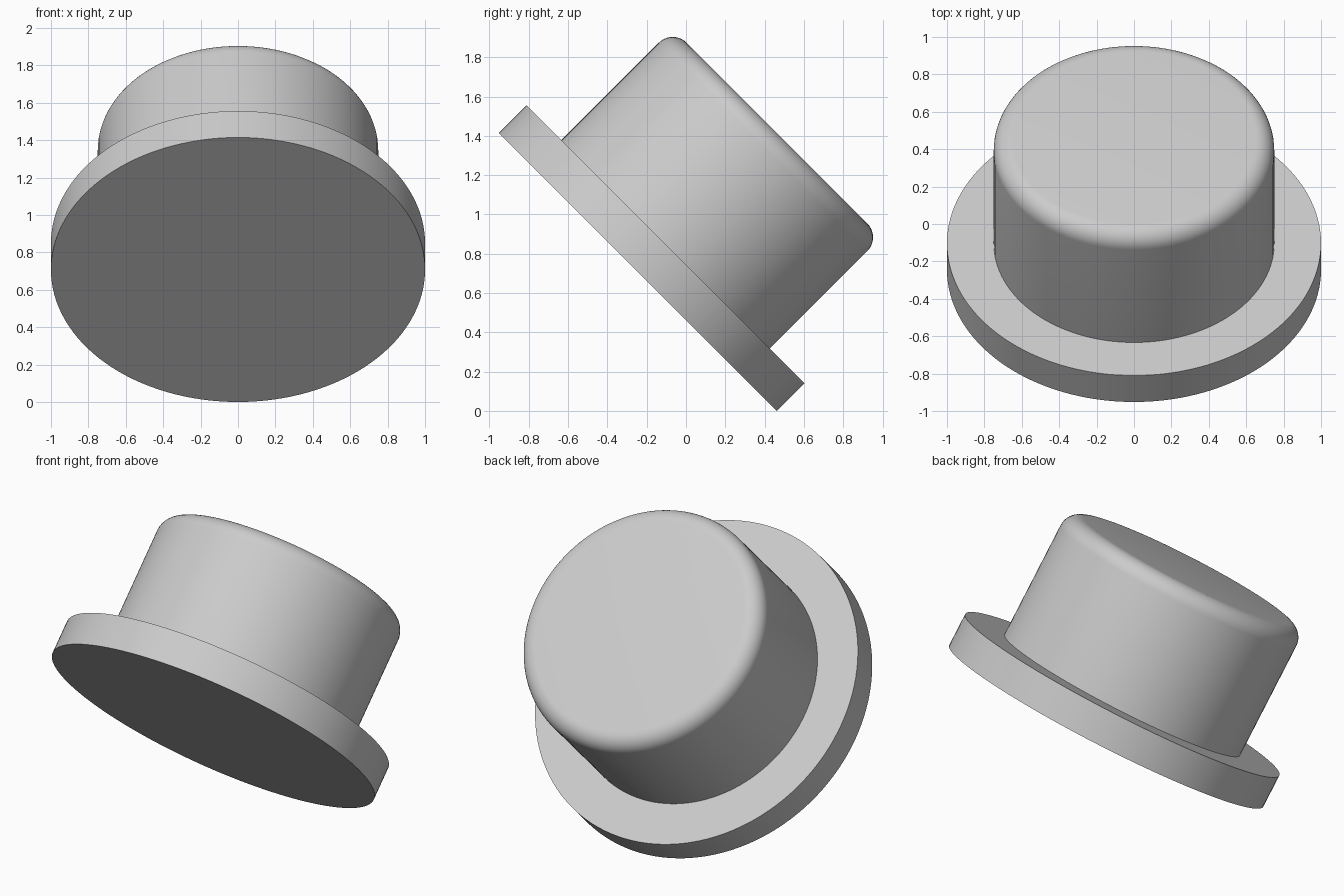
import bpy, bmesh, math
from mathutils import Matrix

cube = bpy.data.objects.get("Cube")
if cube:
    bpy.data.objects.remove(cube, do_unlink=True)

grey = bpy.data.materials.new("light_grey")
grey.use_nodes = True
COLOUR = (0.6, 0.6, 0.6, 1)
grey.diffuse_color = COLOUR
grey.node_tree.nodes["Principled BSDF"].inputs["Base Color"].default_value = COLOUR

# Whole button leans back 45 degrees, standing on the flange rim
TILT = math.radians(-45)
PLACE = Matrix.Translation((0, -0.2445, math.sin(-TILT))) @ Matrix.Rotation(TILT, 4, 'X')


def disc(name, radius, low, high, rounding=0):
    """Cylinder along the tilted axis, with an optional rounded top edge."""
    bm = bmesh.new()
    bmesh.ops.create_cone(bm, cap_ends=True, segments=128, radius1=radius,
                          radius2=radius, depth=high - low,
                          matrix=Matrix.Translation((0, 0, (low + high) / 2)))
    if rounding:
        rim = [e for e in bm.edges if all(v.co.z > high - 0.001 for v in e.verts)]
        bmesh.ops.bevel(bm, geom=rim, offset=rounding, segments=10,
                        profile=0.5, affect='EDGES')
    mesh = bpy.data.meshes.new(name)
    bm.to_mesh(mesh)
    bm.free()
    mesh.materials.append(grey)
    obj = bpy.data.objects.new(name, mesh)
    bpy.context.collection.objects.link(obj)
    obj.matrix_world = PLACE
    bpy.ops.object.select_all(action='DESELECT')
    obj.select_set(True)
    bpy.context.view_layer.objects.active = obj
    bpy.ops.object.shade_smooth_by_angle(angle=math.radians(30))
    return obj


# Wide flange and the rounded cap standing on it
disc("flange", 1.0, 0, 0.2)
disc("cap", 0.75, 0.2, 1.0, rounding=0.1)
